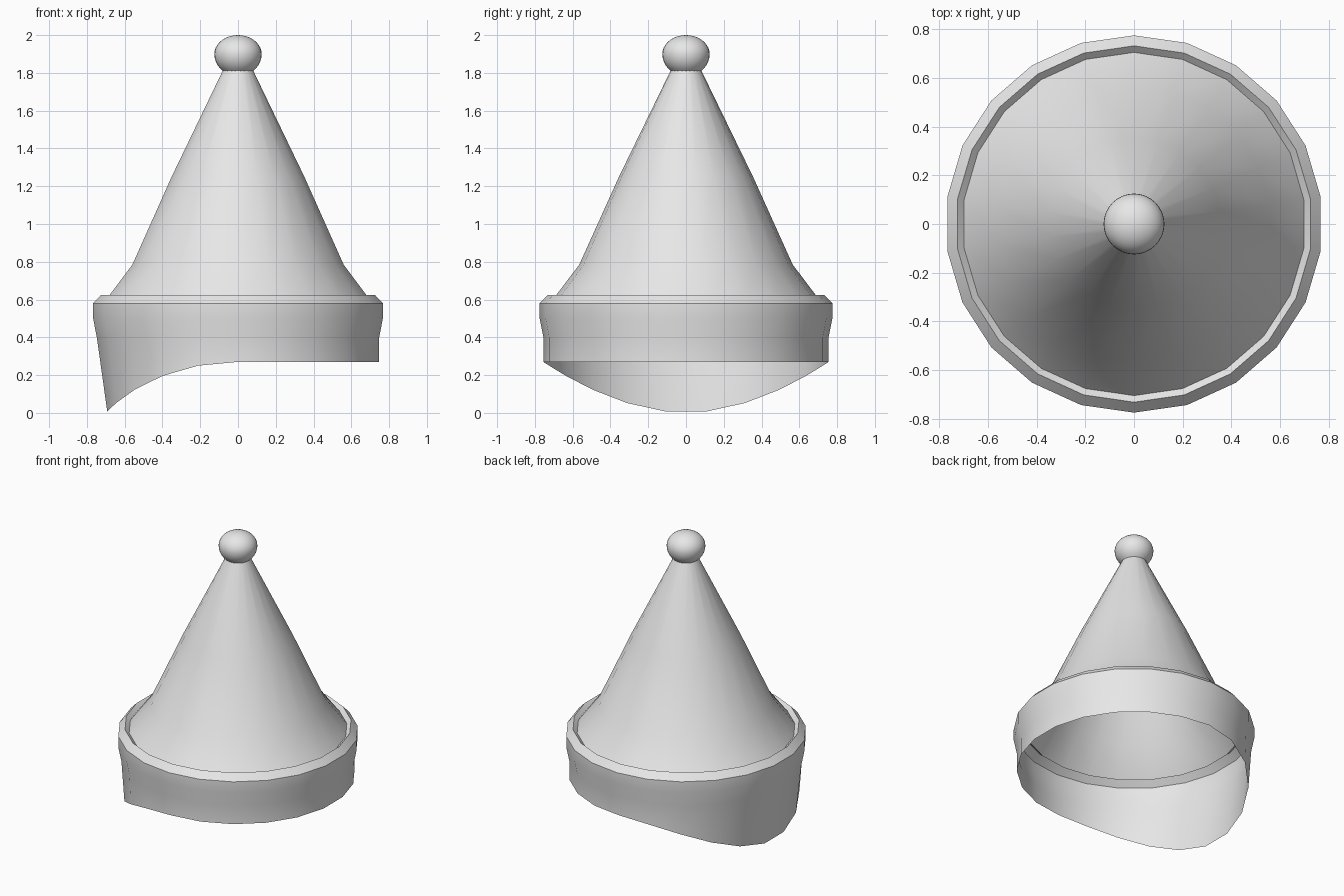
import bpy
import bmesh
from math import sin, cos, pi, radians

default = bpy.data.objects.get("Cube")
if default:
    bpy.data.objects.remove(default, do_unlink=True)

felt = bpy.data.materials.new("light grey")
felt.use_nodes = True
felt.diffuse_color = (0.8, 0.8, 0.8, 1)
felt.node_tree.nodes["Principled BSDF"].inputs["Base Color"].default_value = (0.8, 0.8, 0.8, 1)

SIDES = 22


def lathe(name, profile, sides, shape=None, angle=30):
    """Revolve (radius, height) points, bottom to top; shape may move each point."""
    bm = bmesh.new()
    rings = []
    for level, (r, z) in enumerate(profile):
        if r == 0:
            rings.append([bm.verts.new((0, 0, z))] * sides)
            continue
        ring = []
        for i in range(sides):
            a = pi / 2 + 2 * pi * i / sides
            co = (r * cos(a), r * sin(a), z)
            ring.append(bm.verts.new(shape(level, co) if shape else co))
        rings.append(ring)
    for low, high in zip(rings, rings[1:]):
        for i in range(sides):
            j = (i + 1) % sides
            corners = [low[i], low[j], high[j], high[i]]
            bm.faces.new(list(dict.fromkeys(corners)))
    mesh = bpy.data.meshes.new(name)
    bm.to_mesh(mesh)
    bm.free()
    mesh.materials.append(felt)
    obj = bpy.data.objects.new(name, mesh)
    bpy.context.collection.objects.link(obj)
    bpy.ops.object.select_all(action="DESELECT")
    obj.select_set(True)
    bpy.context.view_layer.objects.active = obj
    bpy.ops.object.shade_smooth_by_angle(angle=radians(angle))
    return obj


# Tall cone of the hat, flaring at its base
lathe("hat_cone", [(0.705, 0.60), (0.565, 0.785), (0.355, 1.25), (0.08, 1.815)], SIDES)


# Turned-up cuff whose lower edge droops into a flap on one side
def droop(level, co):
    x, y, z = co
    if level == 0 and x < -0.01:
        amount = 1 - (y / 0.755) ** 2
        drop = 0.27 * (1 - (1 - amount) ** 0.93)
        return (x * (1 - 0.28 * drop), y, z - drop)
    return co


cuff = [(0.755, 0.27), (0.755, 0.40), (0.775, 0.50), (0.775, 0.58),
        (0.732, 0.625), (0.705, 0.60)]
lathe("hat_cuff", cuff, SIDES, droop)

# Pompom, slightly squashed and seated on the cone tip
ball = []
STEPS = 14
for k in range(STEPS + 1):
    a = radians(-50) + radians(140) * k / STEPS
    height = 0.1 if a > 0 else 0.117
    ball.append((0 if k == STEPS else 0.125 * cos(a), 1.9 + height * sin(a)))
lathe("pompom", ball, 32)
